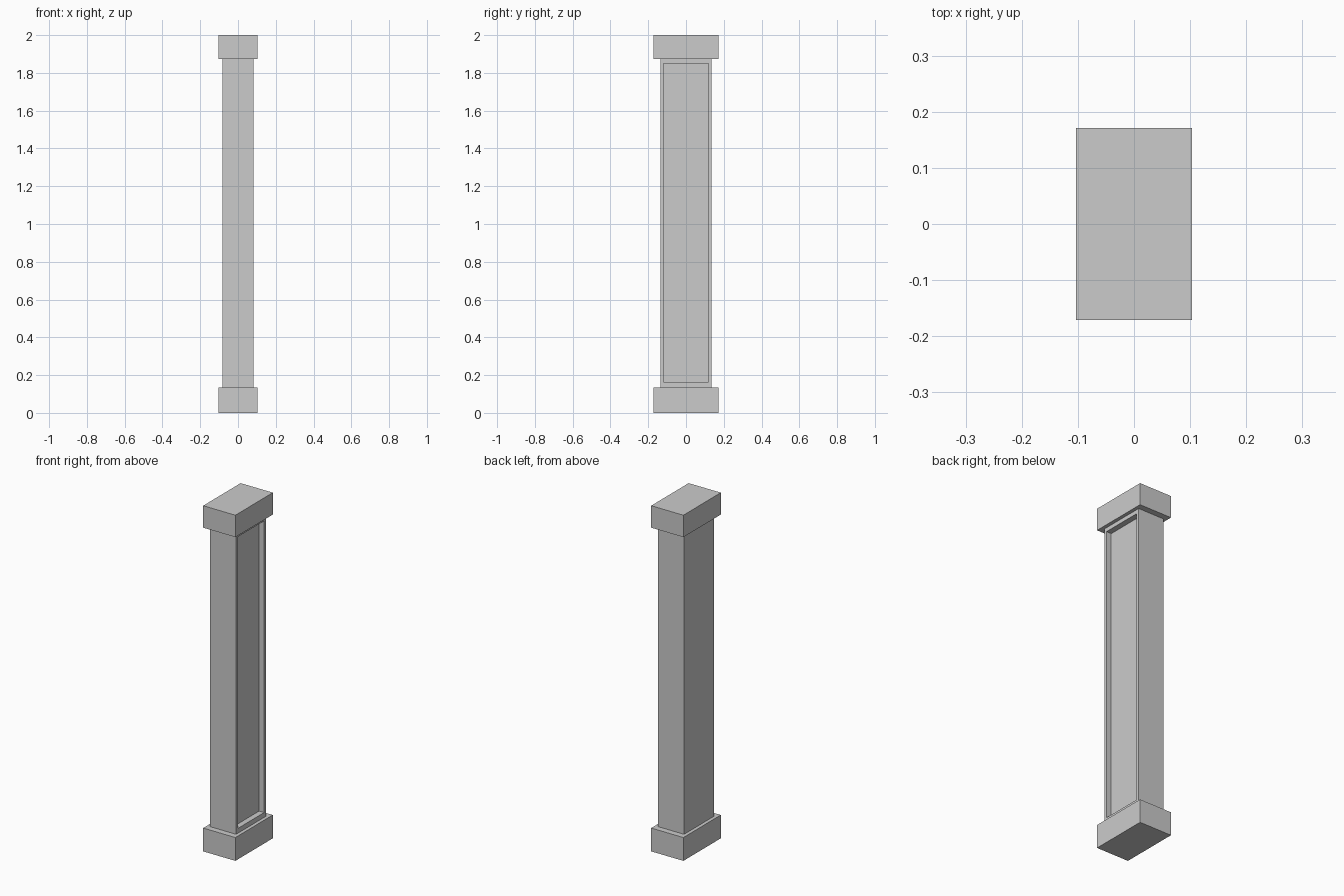
import bpy, bmesh

if "Cube" in bpy.data.objects:
    bpy.data.objects.remove(bpy.data.objects["Cube"])

HALF_X, HALF_Y = 0.103, 0.171        # base and cap half widths
SHAFT_X, SHAFT_Y = 0.083, 0.136      # shaft half widths
PANEL_Y, PANEL_Z0, PANEL_Z1 = 0.12, 0.163, 1.85
DEPTH = 0.032
BASE_TOP, CAP_BOTTOM, TOP = 0.135, 1.873, 2.0


def box(name, hx, hy, z0, z1):
    bpy.ops.mesh.primitive_cube_add(size=1, location=(0, 0, (z0 + z1) / 2))
    ob = bpy.context.object
    ob.name = name
    ob.scale = (2 * hx, 2 * hy, z1 - z0)
    bpy.ops.object.transform_apply(location=True, rotation=False, scale=True)
    return ob


# Plain blocks at both ends
box("base_block", HALF_X, HALF_Y, 0, BASE_TOP)
box("cap_block", HALF_X, HALF_Y, CAP_BOTTOM, TOP)

# Shaft with a recessed panel on its right side
shaft = box("shaft", SHAFT_X, SHAFT_Y, BASE_TOP, CAP_BOTTOM)
bm = bmesh.new()
bm.from_mesh(shaft.data)
bm.normal_update()
panel = next(f for f in bm.faces if f.normal.x > 0.9)
mid_z = (BASE_TOP + CAP_BOTTOM) / 2

# Narrow frame around the panel
bmesh.ops.inset_region(bm, faces=[panel], thickness=0.01)
for v in panel.verts:
    v.co.y = PANEL_Y if v.co.y > 0 else -PANEL_Y
    v.co.z = PANEL_Z1 if v.co.z > mid_z else PANEL_Z0

# Recess walls and sunken face
bmesh.ops.inset_region(bm, faces=[panel], thickness=0)
for v in panel.verts:
    v.co.x -= DEPTH
bm.normal_update()
bm.to_mesh(shaft.data)
bm.free()
